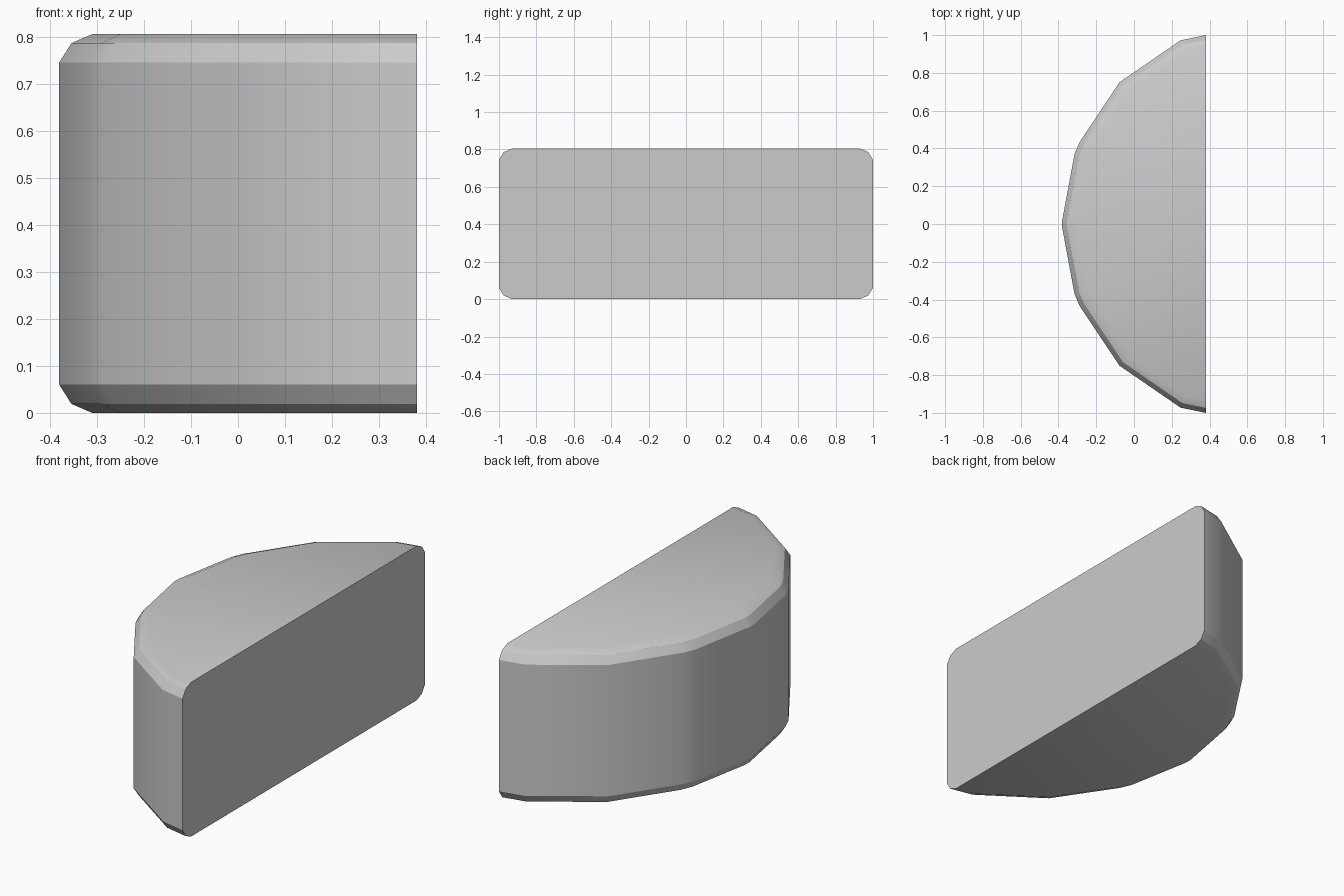
import bpy, bmesh, math
from mathutils import Vector

cube = bpy.data.objects.get("Cube")
if cube:
    bpy.data.objects.remove(cube, do_unlink=True)

# Plain grey material
grey = bpy.data.materials.new("plain_grey")
grey.use_nodes = True
color = (0.6, 0.6, 0.6, 1)
grey.diffuse_color = color
grey.node_tree.nodes["Principled BSDF"].inputs["Base Color"].default_value = color

# Half of the rounded outline, mirrored across y
half = [(0.38, 1), (0.246, 0.972), (-0.077, 0.75), (-0.288, 0.434),
        (-0.315, 0.37), (-0.38, 0.02)]
outline = half + [(x, -y) for x, y in reversed(half)]
centre = Vector((0.62, 0))

# Bevelled rim: inset and depth from the nearest flat cap
rim = [(0.07, 0), (0.026, 0.019), (0, 0.06)]
height = 0.805
levels = rim + [(d, height - z) for d, z in reversed(rim)]


def inset(point, distance):
    p = Vector(point)
    if p.x > 0.37:
        return p.x, p.y - math.copysign(distance, p.y)
    direction = (p - centre).normalized()
    return p - direction * distance


bm = bmesh.new()
rings = []
for distance, z in levels:
    rings.append([bm.verts.new((*inset(p, distance), z)) for p in outline])

# Curved wall between neighbouring levels
for low, high in zip(rings, rings[1:]):
    for i in range(len(outline) - 1):
        bm.faces.new((low[i], low[i + 1], high[i + 1], high[i]))

# Flat caps and flat side
bm.faces.new(rings[0])
bm.faces.new(rings[-1])
bm.faces.new([r[0] for r in rings] + [r[-1] for r in reversed(rings)])
bmesh.ops.recalc_face_normals(bm, faces=bm.faces)

mesh = bpy.data.meshes.new("half_round_block")
bm.to_mesh(mesh)
bm.free()
mesh.materials.append(grey)
block = bpy.data.objects.new("half_round_block", mesh)
bpy.context.collection.objects.link(block)

# Smooth shading with crisp edges
bpy.ops.object.select_all(action='DESELECT')
block.select_set(True)
bpy.context.view_layer.objects.active = block
bpy.ops.object.shade_smooth_by_angle(angle=math.radians(30))
